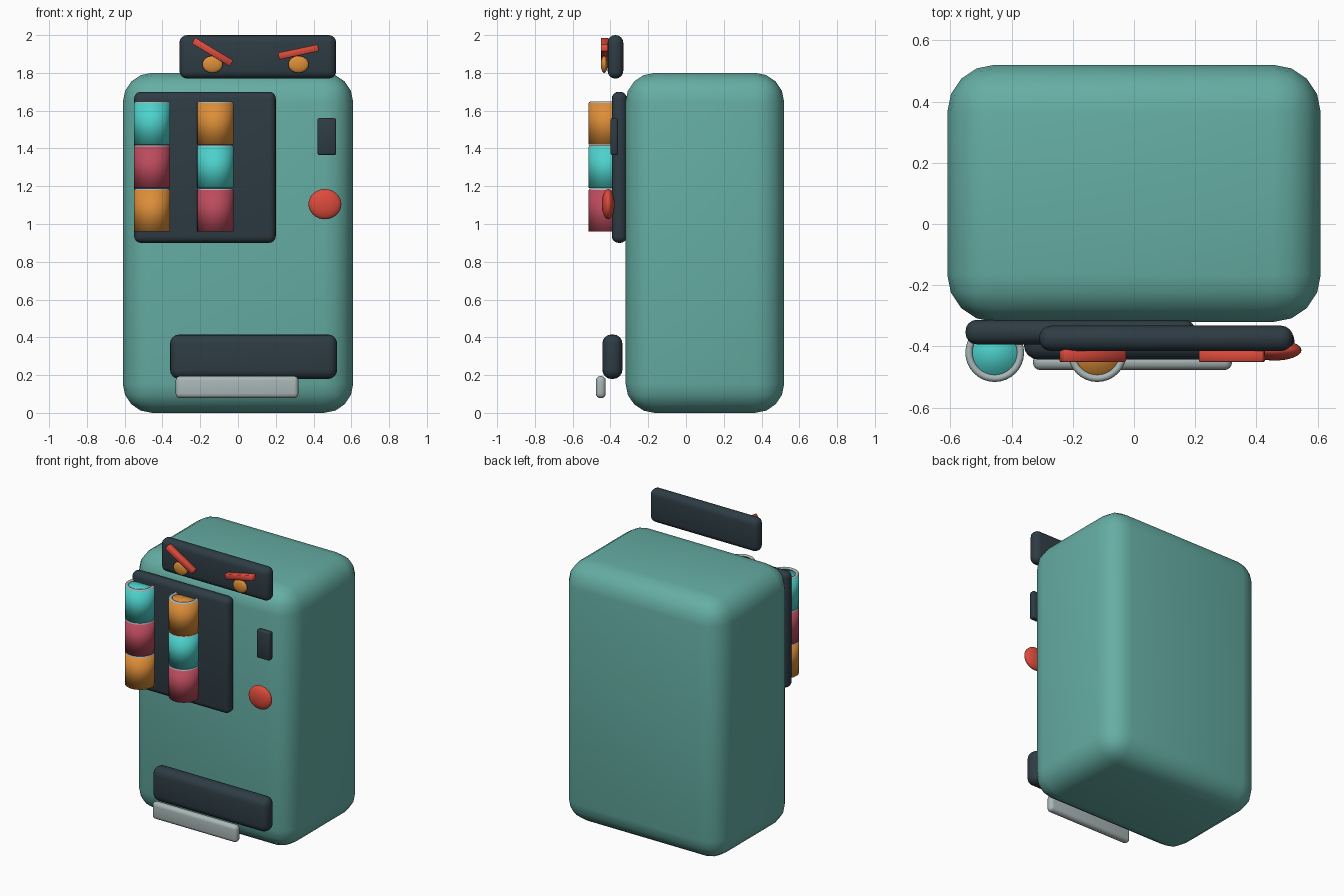
import bpy
import math

cube = bpy.data.objects.get("Cube")
if cube:
    bpy.data.objects.remove(cube, do_unlink=True)


def material(name, rgb):
    m = bpy.data.materials.new(name)
    m.use_nodes = True
    m.diffuse_color = (*rgb, 1)
    m.node_tree.nodes["Principled BSDF"].inputs["Base Color"].default_value = (*rgb, 1)
    return m


TEAL = material("teal paint", (0.13, 0.42, 0.37))
DARK = material("dark slate", (0.027, 0.045, 0.057))
CYAN = material("cyan can", (0.075, 0.64, 0.6))
BERRY = material("berry can", (0.5, 0.07, 0.11))
ORANGE = material("orange", (0.72, 0.27, 0.04))
RED = material("bright red", (0.72, 0.07, 0.045))
GREY = material("pale metal", (0.4, 0.47, 0.47))


def finish(name, mat):
    ob = bpy.context.object
    ob.name = name
    ob.data.materials.append(mat)
    bpy.ops.object.shade_smooth()
    return ob


def box(name, mat, x, y, z, bevel, segments=4):
    """Rounded box from its (low, high) extents on each axis."""
    ext = (x, y, z)
    bpy.ops.mesh.primitive_cube_add(size=1, location=[(a + b) / 2 for a, b in ext])
    bpy.context.object.scale = [b - a for a, b in ext]
    bpy.ops.object.transform_apply(location=False, rotation=False, scale=True)
    ob = finish(name, mat)
    mod = ob.modifiers.new("rounding", "BEVEL")
    mod.width, mod.segments = bevel, segments
    return ob


def ball(name, mat, loc, radii):
    bpy.ops.mesh.primitive_uv_sphere_add(segments=32, ring_count=16, radius=1, location=loc)
    bpy.context.object.scale = radii
    return finish(name, mat)


# Cabinet and front fittings
box("cabinet", TEAL, (-0.61, 0.61), (-0.32, 0.52), (0, 1.8), 0.155)
box("display_panel", DARK, (-0.55, 0.2), (-0.393, -0.313), (0.9, 1.7), 0.036)
box("header_sign", DARK, (-0.31, 0.52), (-0.415, -0.332), (1.77, 2.0), 0.04)
box("coin_slot", DARK, (0.42, 0.52), (-0.4, -0.36), (1.365, 1.56), 0.01, 2)
box("dispenser", DARK, (-0.36, 0.525), (-0.443, -0.337), (0.18, 0.415), 0.048)
box("tray_lip", GREY, (-0.33, 0.32), (-0.477, -0.425), (0.078, 0.195), 0.024)
ball("button", RED, (0.46, -0.412, 1.105), (0.087, 0.034, 0.08))

# Face on the header: eyes and slanted brows
for side, x, tilt, length in (("right", -0.135, 31, 0.235), ("left", 0.32, -12, 0.215)):
    ball(side + "_eye", ORANGE, (x, -0.433, 1.845), (0.054, 0.018, 0.045))
    brow = box(side + "_brow", RED, (x - length / 2, x + length / 2),
               (-0.45, -0.41), (1.892, 1.929), 0.003, 1)
    brow.rotation_euler.y = math.radians(tilt)

# Two columns of cans, bottom to top, each with a metal rim
for column, x, colours in (("right", -0.455, (ORANGE, BERRY, CYAN)),
                           ("middle", -0.12, (BERRY, CYAN, ORANGE))):
    for row, mat in enumerate(colours):
        z = 1.07 + 0.23 * row
        bpy.ops.mesh.primitive_cylinder_add(vertices=32, radius=0.096, depth=0.22,
                                            location=(x, -0.42, z))
        finish(f"{column}_can_{row + 1}", mat)
        bpy.ops.mesh.primitive_torus_add(major_radius=0.084, minor_radius=0.012,
                                         major_segments=32, minor_segments=10,
                                         location=(x, -0.42, z + 0.107))
        finish(f"{column}_can_rim_{row + 1}", GREY)
